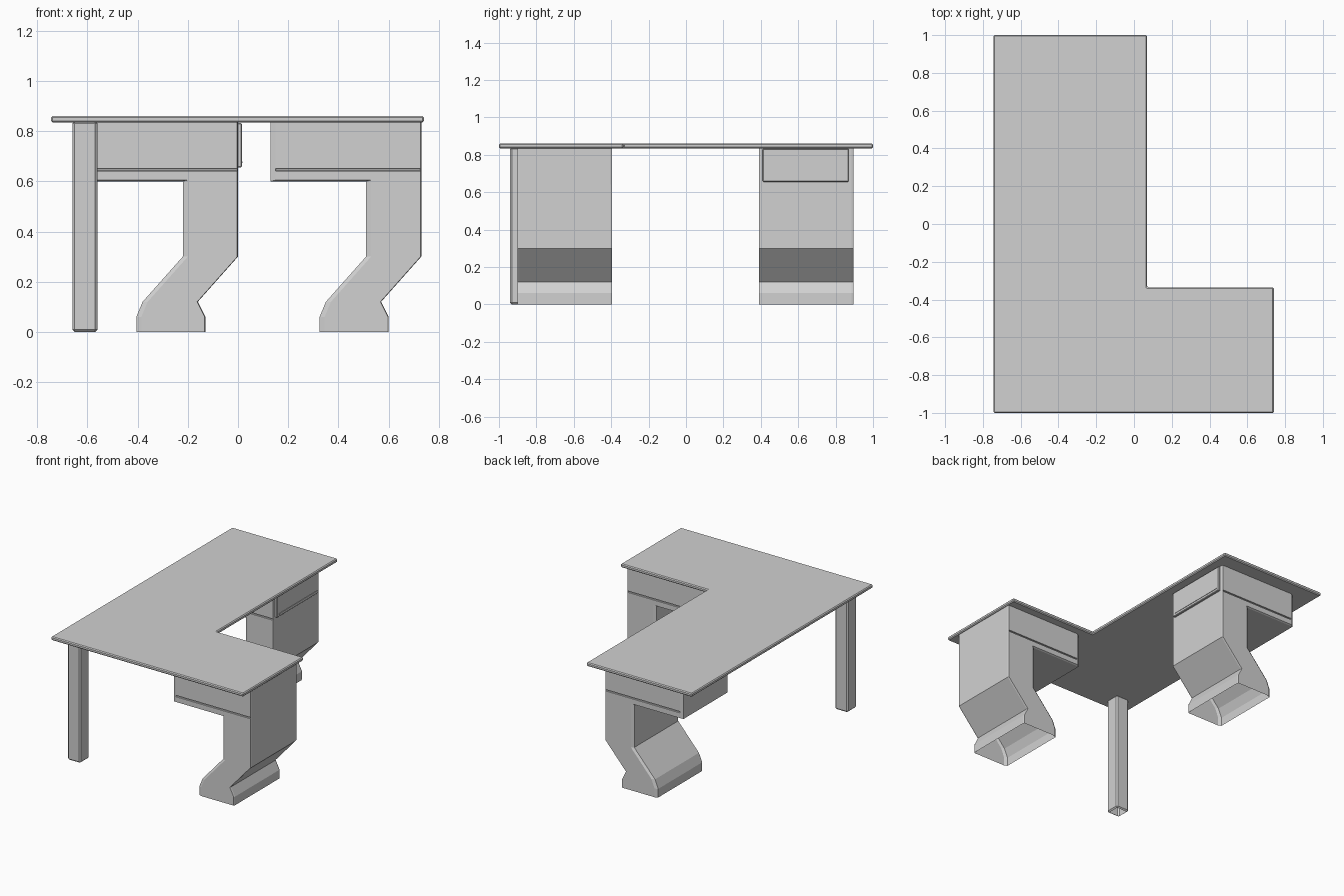
import bpy, bmesh

cube = bpy.data.objects.get("Cube")
if cube:
    bpy.data.objects.remove(cube, do_unlink=True)

GREY = (0.64, 0.64, 0.64, 1)
mat = bpy.data.materials.new("plain_grey")
mat.use_nodes = True
mat.diffuse_color = GREY
mat.node_tree.nodes["Principled BSDF"].inputs["Base Color"].default_value = GREY


def finish(name, bm, bevel=0):
    """Turn a bmesh into a named object with the shared material."""
    bmesh.ops.recalc_face_normals(bm, faces=bm.faces)
    if bevel:
        bmesh.ops.bevel(bm, geom=bm.edges[:], offset=bevel, segments=1,
                        affect='EDGES', profile=0.5)
    me = bpy.data.meshes.new(name)
    me.materials.append(mat)
    obj = bpy.data.objects.new(name, me)
    bpy.context.collection.objects.link(obj)
    return obj, bm


def store(obj, bm):
    bm.to_mesh(obj.data)
    bm.free()


def open_bottom(bm):
    """Remove the faces resting on the floor."""
    floor = [f for f in bm.faces if all(v.co.z < 0.001 for v in f.verts)]
    bmesh.ops.delete(bm, geom=floor, context='FACES')


def loft(rings):
    """Skin a list of equal closed rings and cap both ends."""
    bm = bmesh.new()
    rows = [[bm.verts.new(p) for p in ring] for ring in rings]
    n = len(rows[0])
    for a, b in zip(rows, rows[1:]):
        for i in range(n):
            j = (i + 1) % n
            bm.faces.new((a[i], a[j], b[j], b[i]))
    bm.faces.new(rows[0])
    bm.faces.new(rows[-1])
    return bm


def box(name, lo, hi, bevel=0, hollow=False):
    ring = [(lo[0], lo[1]), (hi[0], lo[1]), (hi[0], hi[1]), (lo[0], hi[1])]
    bm = loft([[(x, y, z) for x, y in ring] for z in (lo[2], hi[2])])
    obj, bm = finish(name, bm, bevel)
    if hollow:
        open_bottom(bm)
    store(obj, bm)


# L-shaped desktop with a chamfered rim
L = [(-0.745, -1), (0.74, -1), (0.74, -0.335), (0.07, -0.335), (0.07, 1), (-0.745, 1)]
store(*finish("desktop", loft([[(x, y, z) for x, y in L] for z in (0.835, 0.86)]), 0.006))

# Pedestal side profile: x from the outer face, z, inward shift at the end caps
PROFILE = [
    (0, 0.84, 0.003), (0, 0.30, 0.003), (-0.16, 0.12, 0.003),
    (-0.13, 0.06, 0.003), (-0.13, 0, 0.003),
    (-0.405, 0, -0.02), (-0.405, 0.06, -0.02), (-0.38, 0.12, -0.02),
    (-0.22, 0.30, -0.02), (-0.22, 0.60, -0.02),
    (-0.60, 0.60, -0.02), (-0.60, 0.84, -0.02),
]


def pedestal(name, x0, y0, y1):
    chamfer = 0.01
    rings = []
    for y, s in ((y0, 1), (y0 + chamfer, 0), (y1 - chamfer, 0), (y1, 1)):
        rings.append([(x0 + x - d * s, y, z + (0.005 * s if z == 0.60 else 0))
                      for x, z, d in PROFILE])
    obj, bm = finish(name, loft(rings))
    # Groove under the drawer compartment on both ends
    for z in (0.641, 0.651):
        bmesh.ops.bisect_plane(bm, geom=bm.verts[:] + bm.edges[:] + bm.faces[:],
                               plane_co=(0, 0, z), plane_no=(0, 0, 1))
    bm.normal_update()
    strips = [f for f in bm.faces if abs(f.normal.y) > 0.95
              and 0.641 < f.calc_center_median().z < 0.651]
    bmesh.ops.inset_individual(bm, faces=strips, thickness=0.002, depth=-0.008)
    open_bottom(bm)
    store(obj, bm)


pedestal("front_pedestal", 0.73, -0.90, -0.395)
pedestal("back_pedestal", 0.0, 0.39, 0.895)

# Drawer front and its slim lower lip
box("drawer_front", (-0.01, 0.41, 0.655), (0.015, 0.87, 0.832), 0.004)
box("drawer_lip", (0.01, 0.43, 0.672), (0.018, 0.85, 0.678))

# Corner post, hollow underneath
box("corner_post", (-0.66, -0.94, 0), (-0.56, -0.84, 0.84), 0.009, True)
